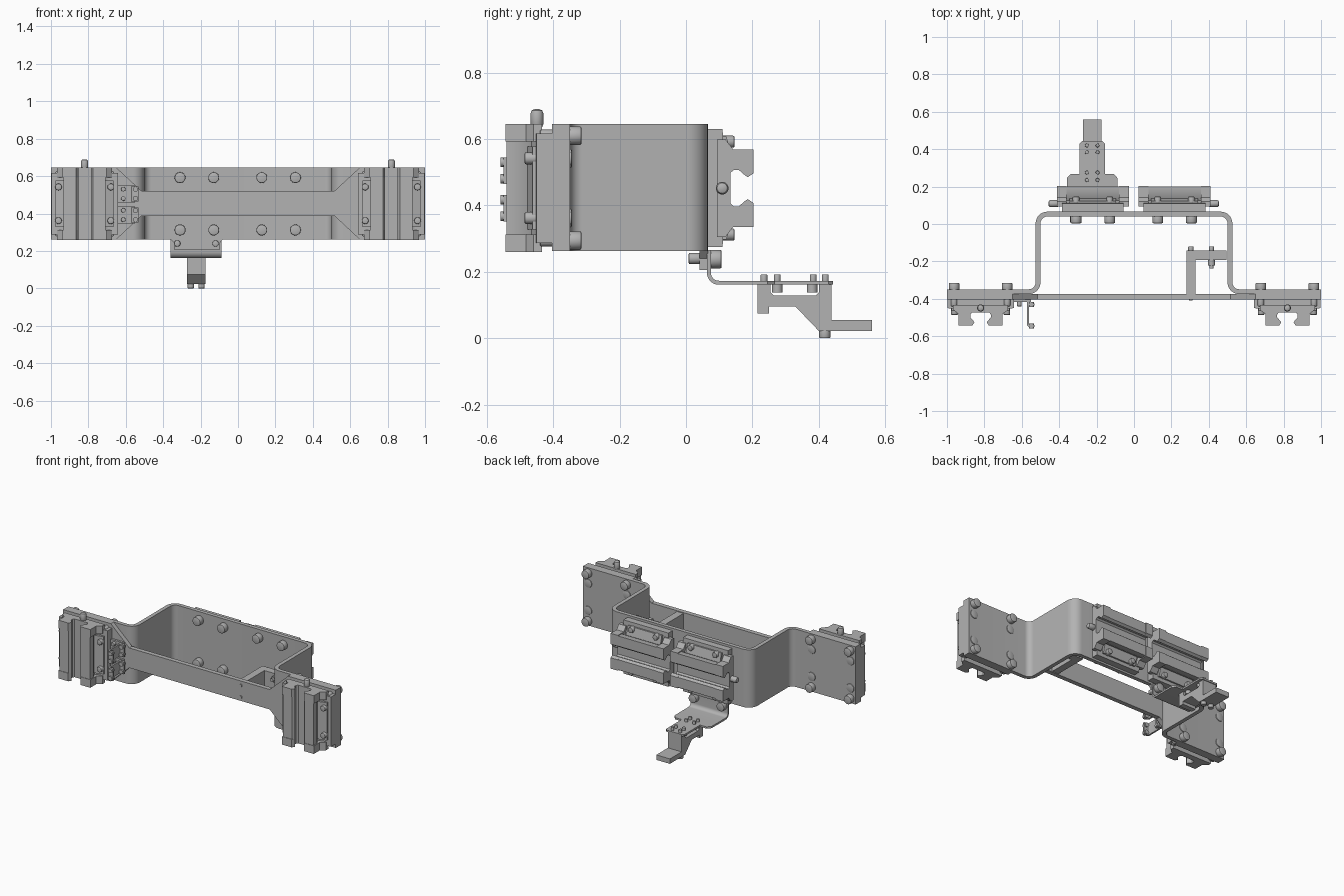
import bpy, bmesh, math
from mathutils import Matrix, Vector

if "Cube" in bpy.data.objects:
    bpy.data.objects.remove(bpy.data.objects["Cube"])

grey = bpy.data.materials.new("plain grey metal")
grey.use_nodes = True
COLOUR = (0.45, 0.45, 0.45, 1)
grey.diffuse_color = COLOUR
grey.node_tree.nodes["Principled BSDF"].inputs["Base Color"].default_value = COLOUR


def frame(a, b, c, origin=(0, 0, 0)):
    """Matrix whose columns are the given local axes."""
    return Matrix.Translation(origin) @ Matrix((a, b, c)).transposed().to_4x4()


X, Y, Z = Vector((1, 0, 0)), Vector((0, 1, 0)), Vector((0, 0, 1))
PLAN = frame(X, Y, Z)      # profile in xy, depth along z
FRONT = frame(X, Z, Y)     # profile in xz, depth along y
SIDE = frame(Y, Z, X)      # profile in yz, depth along x


def finish(name, bm, m):
    bm.transform(m)
    bmesh.ops.recalc_face_normals(bm, faces=bm.faces)
    mesh = bpy.data.meshes.new(name)
    bm.to_mesh(mesh)
    bm.free()
    mesh.materials.append(grey)
    ob = bpy.data.objects.new(name, mesh)
    bpy.context.collection.objects.link(ob)
    bpy.ops.object.select_all(action='DESELECT')
    ob.select_set(True)
    bpy.context.view_layer.objects.active = ob
    bpy.ops.object.shade_smooth_by_angle(angle=math.radians(32))
    return ob


def prism(name, pts, d0, d1, m=PLAN):
    bm = bmesh.new()
    face = bm.faces.new([bm.verts.new((p, q, d0)) for p, q in pts])
    new = bmesh.ops.extrude_face_region(bm, geom=[face])["geom"]
    bmesh.ops.translate(bm, vec=(0, 0, d1 - d0), verts=[v for v in new if isinstance(v, bmesh.types.BMVert)])
    return finish(name, bm, m)


def box(name, x, y, z, m=PLAN):
    return prism(name, [(x[0], y[0]), (x[1], y[0]), (x[1], y[1]), (x[0], y[1])], z[0], z[1], m)


def cyl(name, p0, p1, r, m=PLAN, chamfer=0.0):
    p0, p1 = Vector(p0), Vector(p1)
    bm = bmesh.new()
    bmesh.ops.create_cone(bm, cap_ends=True, segments=24, radius1=r, radius2=r, depth=(p1 - p0).length)
    if chamfer:
        rim = [e for e in bm.edges if abs(e.verts[0].co.z - e.verts[1].co.z) < 1e-5]
        bmesh.ops.bevel(bm, geom=rim, offset=chamfer, segments=2, profile=0.5, affect='EDGES')
    turn = (p1 - p0).to_track_quat('Z', 'Y').to_matrix().to_4x4()
    return finish(name, bm, m @ Matrix.Translation((p0 + p1) / 2) @ turn)


def rounded(pts, r, steps=8):
    """Polyline with its inner corners replaced by arcs."""
    pts = [Vector(p) for p in pts]
    out = [pts[0]]
    for a, b, c in zip(pts, pts[1:], pts[2:]):
        d0, d1 = (a - b).normalized(), (c - b).normalized()
        centre = b + (d0 + d1) * r
        for i in range(steps + 1):
            t = i / steps * math.pi / 2
            out.append(centre - d1 * r * math.cos(t) - d0 * r * math.sin(t))
    return out + [pts[-1]]


def strip(name, path, t, d0, d1, m=PLAN):
    """Bent sheet of thickness t along a path."""
    left, right = [], []
    for i, p in enumerate(path):
        tan = (path[min(i + 1, len(path) - 1)] - path[max(i - 1, 0)]).normalized()
        n = Vector((-tan.y, tan.x)) * t / 2
        left.append(p + n)
        right.append(p - n)
    return prism(name, left + right[::-1], d0, d1, m)


def both(half):
    """Mirror a half outline across p = 0."""
    return half + [(-p, q) for p, q in reversed(half)]


# Main bent bracket and the tie plate across its open side
BOTTOM, TOP, MID = 0.262, 0.645, 0.452
hat = [(-1, -0.362), (-0.513, -0.362), (-0.513, 0.053), (0.513, 0.053), (0.513, -0.362), (1, -0.362)]
strip("bent_bracket", rounded(hat, 0.05), 0.026, BOTTOM, TOP)
upper = [(0.515, 0.52), (0.65, TOP), (1, TOP), (1, BOTTOM), (0.65, BOTTOM), (0.515, 0.388)]
prism("tie_plate", upper + [(-p, q) for p, q in reversed(upper)], -0.404, -0.374, FRONT)


# Slotted bearing carriage: u across, v out from the mount, w along the rail
SLOT = [(0.045, 0.14), (0.033, 0.122), (0.04, 0.112), (0.055, 0.095), (0.055, 0.08), (0.046, 0.07)]


def carriage(name, m, nipple):
    outer = [(0.147, 0.03), (0.147, 0.055), (0.117, 0.078), (0.117, 0.14)]
    inner = [(0.135, 0.03), (0.135, 0.045), (0.092, 0.062), (0.112, 0.1), (0.112, 0.137)]
    slot_in = [(SLOT[0][0], 0.137)] + SLOT[1:]
    prism(name + "_body", both(inner + slot_in), -0.145, 0.145, m)
    base = [(0.178, 0), (0.178, 0.046), (0.12, 0.05)]
    prism(name + "_base", both(base), -0.165, 0.165, m)
    for s in (-1, 1):
        cap = sorted((s * 0.14, s * 0.193))
        prism(name + "_end_cap", both(outer + SLOT), cap[0], cap[1], m)
        prism(name + "_shoulder", [(s * 0.09, 0.04), (s * 0.155, 0.04), (s * 0.155, 0.058), (s * 0.09, 0.075)],
              -0.125, 0.125, m)
        for w in (-0.09, 0.09):
            cyl(name + "_screw", (s * 0.14, 0.03, w), (s * 0.14, 0.082, w), 0.018, m, 0.004)
    cyl(name + "_nipple", (0, 0.045, 0.18 * nipple), (0, 0.045, 0.238 * nipple), 0.019, m, 0.012)


for side, cx in (("right", -0.82), ("left", 0.82)):
    carriage("front_" + side + "_carriage", frame(X, -Y, Z, (cx, -0.404, MID)), 1)
    # Flange bolts, corner pairs standing proud and inner pairs sunk
    for u in (-0.142, 0.142):
        for w in (-0.158, 0.158):
            cyl("flange_bolt_head", (cx + u, -0.355, MID + w), (cx + u, -0.315, MID + w), 0.028, chamfer=0.005)
            cyl("flange_bolt_tip", (cx + u, -0.39, MID + w), (cx + u, -0.44, MID + w), 0.018, chamfer=0.004)
        for w in (-0.09, 0.09):
            cyl("sunk_bolt_head", (cx + u, -0.38, MID + w), (cx + u, -0.344, MID + w), 0.028, chamfer=0.004)

for side, cx, end in (("right", -0.22, -1), ("left", 0.217, 1)):
    carriage("back_" + side + "_carriage", frame(Z, Y, X, (cx, 0.064, MID)), end)
    for w in (-0.09, 0.09):
        for u in (-0.14, 0.14):
            cyl("inner_bolt_head", (cx + w, 0.045, MID + u), (cx + w, 0.004, MID + u), 0.029, chamfer=0.005)

# Hanging tab and angled sensor plate under the bent bracket
tab = [(-0.37, 0.275), (-0.34, 0.24), (-0.34, 0.205), (-0.1, 0.205), (-0.1, 0.24), (-0.07, 0.275)]
prism("hanging_tab", tab, 0.04, 0.066, FRONT)
bend = rounded([(0.069, 0.265), (0.069, 0.167), (0.2, 0.167)], 0.03)
strip("angle_plate_bend", bend, 0.012, -0.36, -0.087, SIDE)
neck = [(0.136, 0.2), (0.136, 0.245), (0.115, 0.268), (0.068, 0.268), (0.068, 0.43), (0.055, 0.443)]
prism("angle_plate_neck", [(p - 0.2235, q) for p, q in both(neck)], 0.161, 0.173)
for x in (-0.325, -0.12):
    cyl("tab_bolt", (x, 0.045, 0.24), (x, 0.008, 0.24), 0.017, chamfer=0.004)
    cyl("tab_nut", (x, 0.07, 0.238), (x, 0.107, 0.238), 0.028, chamfer=0.004)

# Sensor arm with its stepped outline, screws and feet
arm = [(0.215, 0.162), (0.215, 0.075), (0.25, 0.075), (0.25, 0.095), (0.33, 0.095), (0.4, 0.022),
       (0.56, 0.022), (0.56, 0.055), (0.438, 0.055), (0.438, 0.162), (0.4, 0.162), (0.4, 0.138),
       (0.39, 0.128), (0.265, 0.128), (0.255, 0.138), (0.255, 0.162)]
prism("sensor_arm", arm, -0.274, -0.174, SIDE)
for x in (-0.252, -0.195):
    cyl("arm_foot", (x, 0.418, 0), (x, 0.418, 0.03), 0.017, chamfer=0.003)
    for y in (0.235, 0.275, 0.383, 0.42):
        cyl("arm_screw", (x, y, 0.155), (x, y, 0.192), 0.01, chamfer=0.002)
    for y in (0.275, 0.38):
        cyl("arm_nut", (x, y, 0.138), (x, y, 0.163), 0.016)

# Inner stop bracket behind the tie plate
stop = [(0.28, -0.375), (0.28, -0.143), (0.495, -0.143), (0.495, -0.192), (0.328, -0.192), (0.328, -0.375)]
prism("stop_bracket", stop, 0.392, 0.515)
for z in (0.413, 0.49):
    cyl("stop_fixing", (0.304, -0.395, z), (0.304, -0.41, z), 0.01)
    for x in (0.304, 0.414):
        cyl("stop_bolt", (x, -0.15, z), (x, -0.12, z), 0.014, chamfer=0.003)
    cyl("stop_stud", (0.414, -0.185, z), (0.414, -0.238, z), 0.011)
    cyl("stop_nut", (0.414, -0.185, z), (0.414, -0.222, z), 0.019)

# Pair of small channel clips beside the front right carriage
for z0 in (0.347, 0.46):
    z1 = z0 + 0.09
    box("clip_plate", (-0.645, -0.55), (-0.418, -0.402), (z0, z1))
    channel = [Vector(p) for p in ((-0.532, -0.43), (-0.567, -0.43), (-0.567, -0.545), (-0.532, -0.545))]
    strip("clip_channel", rounded(channel, 0.01, 4), 0.011, z0 + 0.005, z1 - 0.005)
    box("clip_web", (-0.573, -0.56), (-0.435, -0.41), (z0 + 0.005, z1 - 0.005))
    for z in (z0 + 0.02, z1 - 0.02):
        cyl("clip_screw", (-0.613, -0.41, z), (-0.613, -0.44, z), 0.012, chamfer=0.002)
        for y in (-0.43, -0.545):
            cyl("clip_pin", (-0.548, y - 0.014, z), (-0.548, y + 0.014, z), 0.014)
